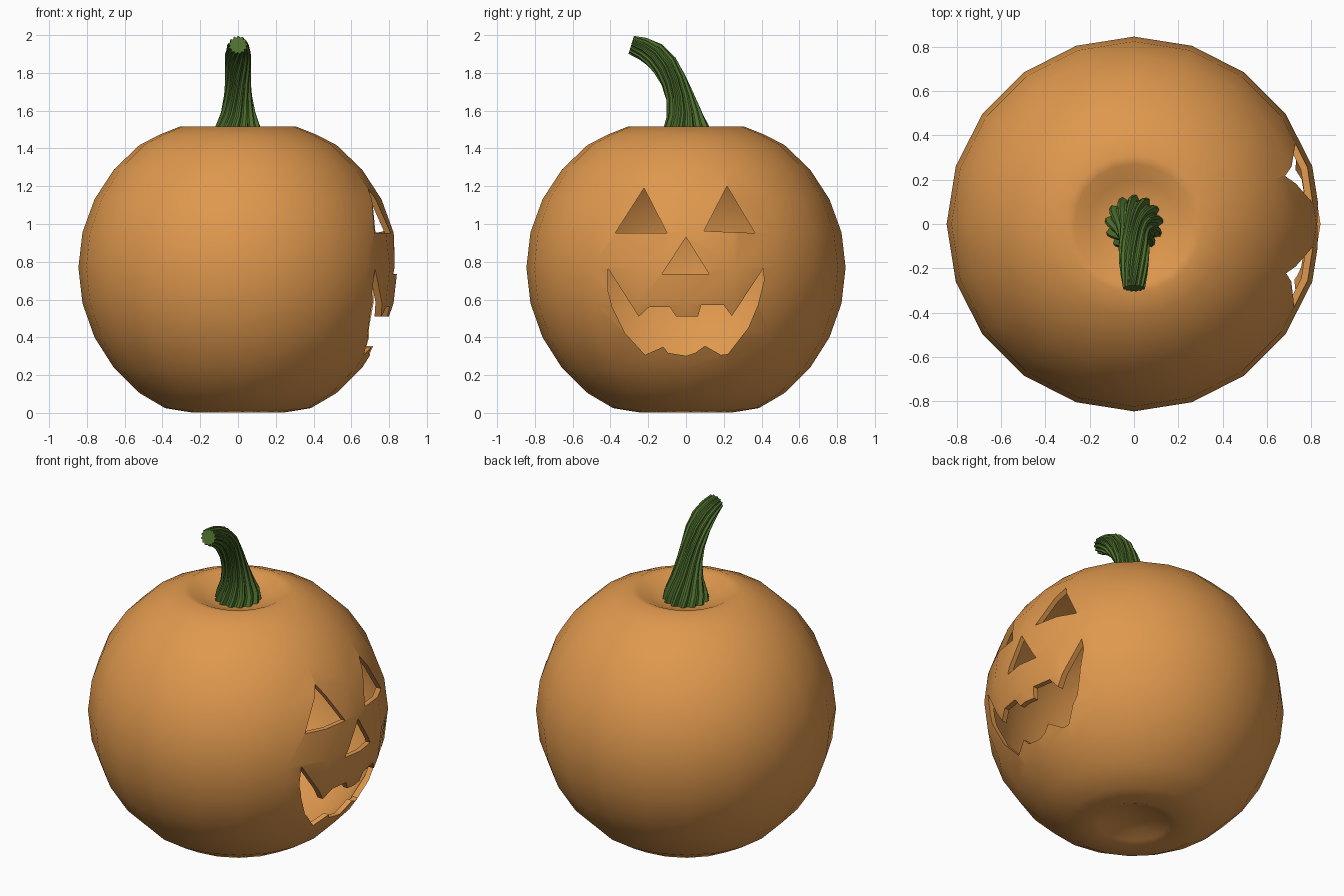
import bpy, bmesh, math
from mathutils import Vector

if "Cube" in bpy.data.objects:
    bpy.data.objects.remove(bpy.data.objects["Cube"])


def material(name, rgb):
    m = bpy.data.materials.new(name)
    m.diffuse_color = (*rgb, 1)
    m.use_nodes = True
    m.node_tree.nodes["Principled BSDF"].inputs["Base Color"].default_value = m.diffuse_color
    return m


orange = material("pumpkin orange", (0.74, 0.315, 0.075))
green = material("stem green", (0.078, 0.165, 0.028))


def make(name, bm, mat):
    bmesh.ops.recalc_face_normals(bm, faces=bm.faces)
    me = bpy.data.meshes.new(name)
    bm.to_mesh(me)
    bm.free()
    me.materials.append(mat)
    ob = bpy.data.objects.new(name, me)
    bpy.context.collection.objects.link(ob)
    return ob


def activate(ob):
    bpy.ops.object.select_all(action='DESELECT')
    ob.select_set(True)
    bpy.context.view_layer.objects.active = ob


def bridge(bm, a, b):
    n = len(a)
    for i in range(n):
        j = (i + 1) % n
        bm.faces.new((a[i], a[j], b[j], b[i]))


# Pumpkin skin: 20-sided lathe with a dimple at top and bottom
SEG = 20
CZ, R = 0.77, 0.845
profile = [(0.12, 0.05), (0.2, 0.02), (0.25, 0.003), (0.385, 0.025)]
for deg in range(-52, 53, 13):
    a = math.radians(deg)
    profile.append((R * math.cos(a), CZ + R * math.sin(a) * (0.975 if deg > 0 else 1)))
profile += [(0.41, 1.475), (0.31, 1.515), (0.27, 1.508), (0.2, 1.475), (0.12, 1.455)]

bm = bmesh.new()
rings = []
for r, z in profile:
    rings.append([bm.verts.new((r * math.cos(2 * math.pi * i / SEG),
                                r * math.sin(2 * math.pi * i / SEG), z)) for i in range(SEG)])
for a, b in zip(rings, rings[1:]):
    bridge(bm, a, b)
for ring, z in ((rings[0], 0.06), (rings[-1], 1.45)):
    pole = bm.verts.new((0, 0, z))
    for i in range(SEG):
        bm.faces.new((ring[i], ring[(i + 1) % SEG], pole))
body = make("pumpkin_shell", bm, orange)
solid = body.modifiers.new("wall", 'SOLIDIFY')
solid.thickness = 0.03
solid.offset = -1

# Face openings, carved along x; points are (y, z)
openings = [
    [(-0.375, 0.952), (-0.10, 0.952), (-0.222, 1.19)],
    [(0.095, 0.963), (0.365, 0.952), (0.217, 1.20)],
    [(-0.127, 0.735), (0.122, 0.735), (0.0, 0.93)],
    [(-0.413, 0.765), (-0.25, 0.51), (-0.196, 0.56), (-0.085, 0.56), (-0.053, 0.51),
     (0.063, 0.51), (0.08, 0.57), (0.2, 0.57), (0.243, 0.513), (0.409, 0.765),
     (0.413, 0.70), (0.38, 0.57), (0.33, 0.45), (0.222, 0.312), (0.185, 0.307),
     (0.1, 0.355), (0.05, 0.318), (0.0, 0.302), (-0.095, 0.318), (-0.12, 0.35),
     (-0.217, 0.307), (-0.323, 0.423), (-0.39, 0.56), (-0.413, 0.645)],
]
bm = bmesh.new()
for pts in openings:
    near = [bm.verts.new((0.3, y, z)) for y, z in pts]
    far = [bm.verts.new((1.2, y, z)) for y, z in pts]
    bridge(bm, near, far)
    bm.faces.new(near)
    bm.faces.new(far)
cutter = make("face_cutter", bm, orange)
cutter.hide_render = True
cut = body.modifiers.new("carve", 'BOOLEAN')
cut.operation = 'DIFFERENCE'
cut.solver = 'EXACT'
cut.object = cutter
activate(body)
for mod in ("wall", "carve"):
    bpy.ops.object.modifier_apply(modifier=mod)
bpy.data.objects.remove(cutter, do_unlink=True)
activate(body)
bpy.ops.object.shade_smooth_by_angle(angle=math.radians(35))

# Stem: twisted, fluted sweep bending towards the front; (y, z, radius)
path = [(0.0, 1.44, 0.135), (0.0, 1.51, 0.122), (-0.012, 1.59, 0.092), (-0.035, 1.68, 0.074),
        (-0.068, 1.765, 0.068), (-0.112, 1.84, 0.070), (-0.168, 1.897, 0.068),
        (-0.23, 1.93, 0.060), (-0.29, 1.948, 0.050)]
LOBES, TWIST = 13, math.radians(85)
section = (1.0, 1.0, 0.84, 0.84)
bm = bmesh.new()
rings = []
for k, (y, z, r) in enumerate(path):
    p, q = path[max(k - 1, 0)], path[min(k + 1, len(path) - 1)]
    t = Vector((0, q[0] - p[0], q[1] - p[1])).normalized()
    side, up = Vector((1, 0, 0)), Vector((0, t.z, -t.y))
    n = LOBES * 4
    ring = []
    for i in range(n):
        a = 2 * math.pi * i / n + TWIST * k / (len(path) - 1)
        ring.append(bm.verts.new(Vector((0, y, z)) + r * section[i % 4]
                                 * (math.cos(a) * side + math.sin(a) * up)))
    rings.append(ring)
for a, b in zip(rings, rings[1:]):
    bridge(bm, a, b)
bm.faces.new(rings[0])
bm.faces.new(rings[-1])
stem = make("stem", bm, green)
activate(stem)
bpy.ops.object.shade_smooth_by_angle(angle=math.radians(35))
